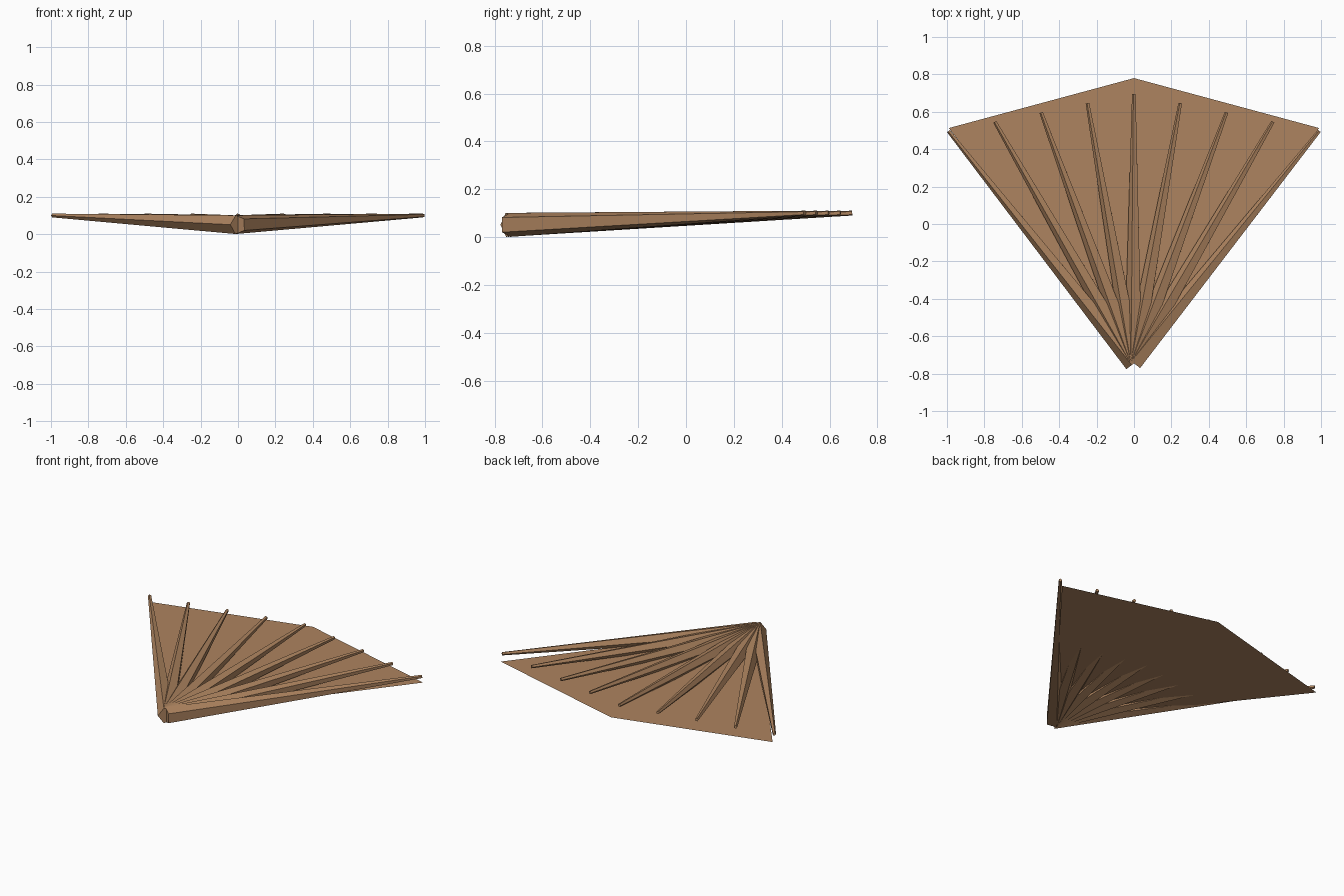
import bpy, bmesh
from math import cos, sin, pi
from mathutils import Vector

if "Cube" in bpy.data.objects:
    bpy.data.objects.remove(bpy.data.objects["Cube"])

mat = bpy.data.materials.new("tan")
mat.diffuse_color = (0.42, 0.23, 0.115, 1)
mat.use_nodes = True
mat.node_tree.nodes["Principled BSDF"].inputs["Base Color"].default_value = mat.diffuse_color

BASE = Vector((0, -0.743, 0.051))


def finish(name, bm):
    me = bpy.data.meshes.new(name)
    bm.to_mesh(me)
    bm.free()
    me.materials.append(mat)
    ob = bpy.data.objects.new(name, me)
    bpy.context.collection.objects.link(ob)
    return ob


def rib(name, tip, r0=0.0525, r1=0.0105, sides=5):
    """Tapered five-sided stick with a corner on its left and a flat on its right."""
    axis = (tip - BASE).normalized()
    right = axis.cross(Vector((0, 0, 1))).normalized()
    up = right.cross(axis)
    bm = bmesh.new()
    rings = []
    for centre, r in ((BASE, r0), (tip, r1)):
        rings.append([bm.verts.new(centre + r * (cos(pi + a) * right + sin(pi + a) * up))
                      for a in (2 * pi * i / sides for i in range(sides))])
    for i in range(sides):
        j = (i + 1) % sides
        bm.faces.new((rings[0][i], rings[0][j], rings[1][j], rings[1][i]))
    bm.faces.new(rings[0])
    bm.faces.new(rings[1])
    bmesh.ops.recalc_face_normals(bm, faces=bm.faces)
    return finish(name, bm)


# nine ribs fanning out from the base
for i in range(-4, 5):
    rib(f"fan_rib_{i + 5}", Vector((0.2478 * i, 0.695 - 0.0495 * abs(i), 0.1)))

# thin flat fan sheet
bm = bmesh.new()
outline = [(0, BASE.y), (0.99, 0.513), (0, 0.78), (-0.99, 0.513)]
bm.faces.new([bm.verts.new((x, y, 0.054)) for x, y in outline])
finish("fan_sheet", bm)
